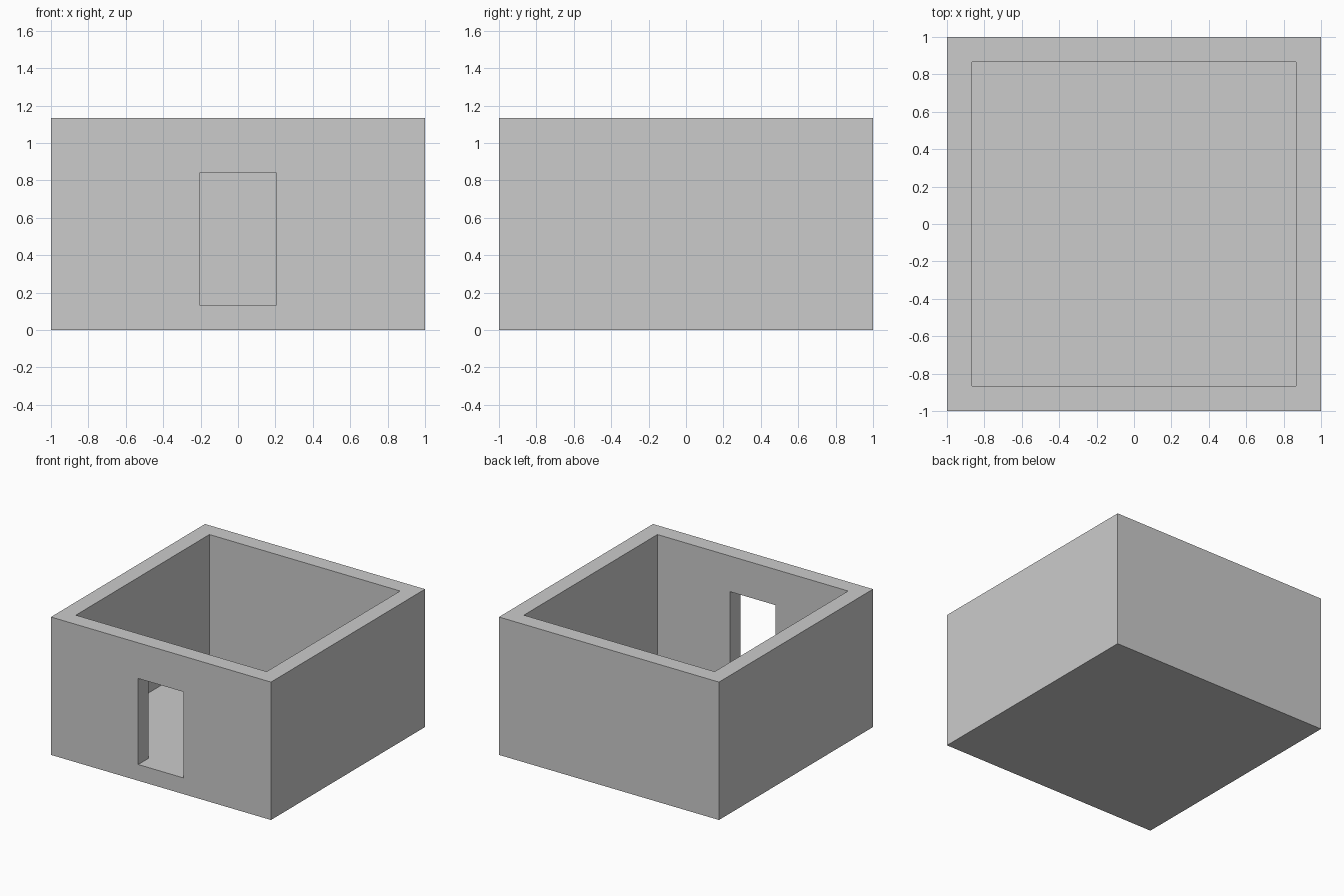
import bpy

if "Cube" in bpy.data.objects:
    bpy.data.objects.remove(bpy.data.objects["Cube"])

WALL = 0.133      # wall and floor thickness
HEIGHT = 1.133
DOOR_X = (-0.207, 0.205)
DOOR_TOP = 0.84


def box(name, lo, hi):
    """Axis-aligned box between two corners."""
    centre = [(a + b) / 2 for a, b in zip(lo, hi)]
    bpy.ops.mesh.primitive_cube_add(size=1, location=centre)
    obj = bpy.context.object
    obj.name = name
    obj.scale = [b - a for a, b in zip(lo, hi)]
    bpy.ops.object.transform_apply(location=True, rotation=True, scale=True)
    return obj


def cut(target, cutter):
    """Subtract the cutter and remove it."""
    mod = target.modifiers.new("cut", 'BOOLEAN')
    mod.operation = 'DIFFERENCE'
    mod.solver = 'EXACT'
    mod.object = cutter
    bpy.context.view_layer.objects.active = target
    bpy.ops.object.modifier_apply(modifier=mod.name)
    bpy.data.objects.remove(cutter, do_unlink=True)


# Outer block of the room
room = box("room_shell", (-1, -1, 0), (1, 1, HEIGHT))

# Open-topped interior, leaving walls and floor
inner = 1 - WALL
cut(room, box("interior_cutter", (-inner, -inner, WALL), (inner, inner, HEIGHT + 0.5)))

# Doorway through the front wall, sill flush with the floor
cut(room, box("doorway_cutter", (DOOR_X[0], -1.2, WALL), (DOOR_X[1], -0.5, DOOR_TOP)))
